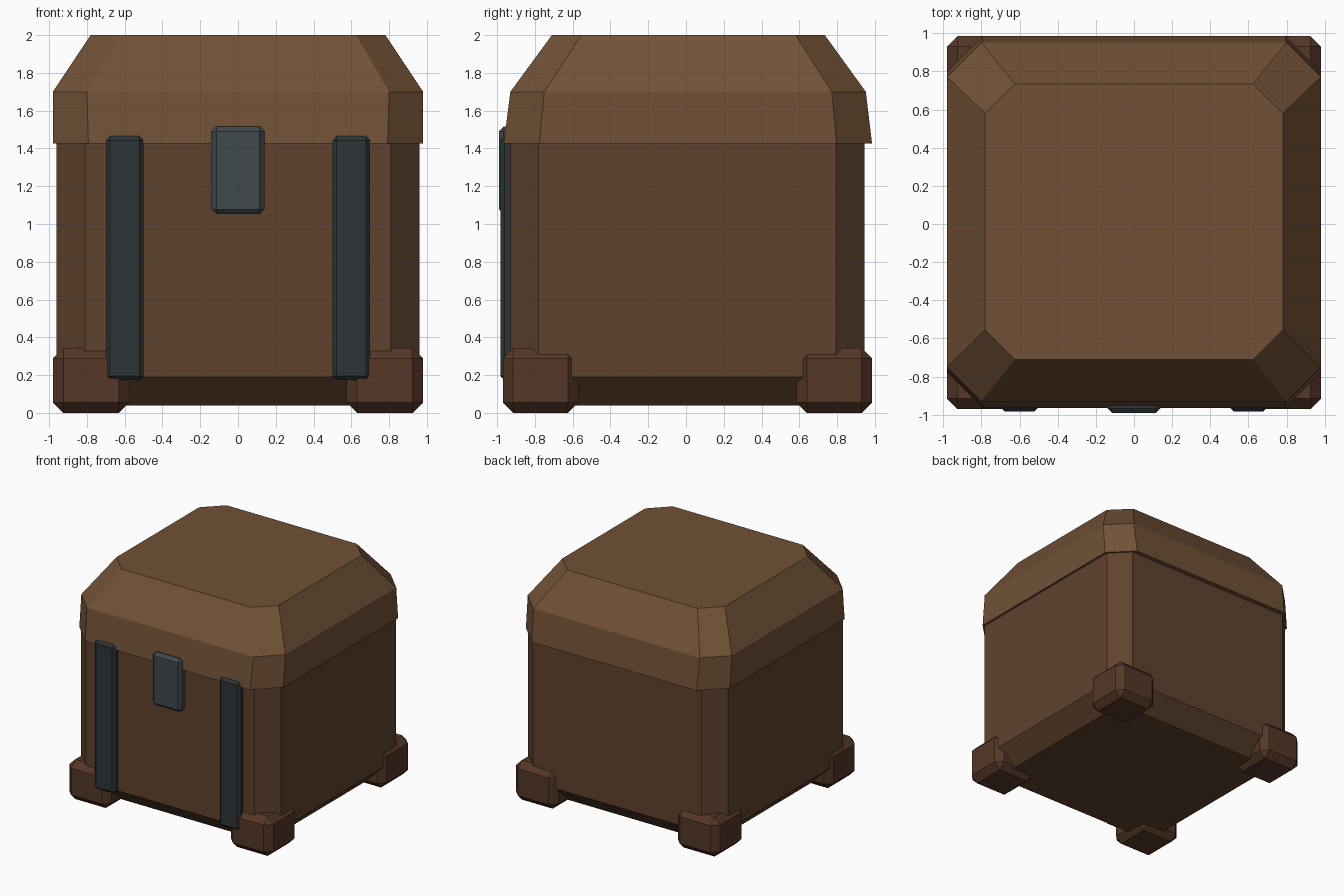
import bpy, bmesh

if "Cube" in bpy.data.objects:
    bpy.data.objects.remove(bpy.data.objects["Cube"])


def material(name, rgb):
    mat = bpy.data.materials.new(name)
    mat.diffuse_color = (*rgb, 1)
    mat.use_nodes = True
    mat.node_tree.nodes["Principled BSDF"].inputs["Base Color"].default_value = mat.diffuse_color
    return mat


def add_object(name, bm, mat):
    bmesh.ops.recalc_face_normals(bm, faces=bm.faces)
    mesh = bpy.data.meshes.new(name)
    bm.to_mesh(mesh)
    bm.free()
    mesh.materials.append(mat)
    obj = bpy.data.objects.new(name, mesh)
    bpy.context.collection.objects.link(obj)
    return obj


def bevelled_box(name, low, high, bevel, mat):
    bm = bmesh.new()
    bmesh.ops.create_cube(bm, size=1)
    for v in bm.verts:
        v.co = [(a + b) / 2 + c * (b - a) for a, b, c in zip(low, high, v.co)]
    bmesh.ops.bevel(bm, geom=bm.edges[:], offset=bevel, segments=1,
                    affect='EDGES', profile=0.5)
    return add_object(name, bm, mat)


def octagon_stack(name, rings, mat):
    """Each ring: z, half width x, front y, back y, corner cut."""
    bm = bmesh.new()
    loops = []
    for z, x, f, b, c in rings:
        pts = [(x - c, f), (x, f + c), (x, b - c), (x - c, b),
               (c - x, b), (-x, b - c), (-x, f + c), (c - x, f)]
        loops.append([bm.verts.new((px, py, z)) for px, py in pts])
    for lo, hi in zip(loops, loops[1:]):
        for i in range(8):
            j = (i + 1) % 8
            bm.faces.new((lo[i], lo[j], hi[j], hi[i]))
    bm.faces.new(loops[0][::-1])
    bm.faces.new(loops[-1])
    return add_object(name, bm, mat)


body_wood = material("body_wood", (0.115, 0.055, 0.027))
lid_wood = material("lid_wood", (0.165, 0.083, 0.037))
foot_wood = material("foot_wood", (0.09, 0.038, 0.02))
dark_iron = material("dark_iron", (0.026, 0.034, 0.037))
grey_iron = material("grey_iron", (0.052, 0.067, 0.072))

# Chest body: cube with wide chamfers
bevelled_box("chest_body", (-0.96, -0.93, 0.04), (0.96, 0.945, 1.6), 0.15, body_wood)

# Lid: flared rim and sloping top
octagon_stack("lid", [(1.425, 0.98, -0.965, 0.985, 0.188),
                      (1.70, 0.98, -0.93, 0.952, 0.18),
                      (2.0, 0.78, -0.71, 0.735, 0.155)], lid_wood)

# Corner feet
for side, sx in (("left", -1), ("right", 1)):
    x0, x1 = sorted((0.575 * sx, 0.98 * sx))
    for end, y0, y1 in (("front", -0.97, -0.57), ("back", 0.585, 0.985)):
        bevelled_box(f"{end}_{side}_foot", (x0, y0, 0), (x1, y1, 0.343), 0.055, foot_wood)

    # Front straps
    bevelled_box(f"{side}_strap", (0.6 * sx - 0.1, -0.983, 0.173),
                 (0.6 * sx + 0.1, -0.88, 1.465), 0.022, dark_iron)

# Latch plate
bevelled_box("latch", (-0.14, -0.99, 1.053), (0.14, -0.88, 1.515), 0.025, grey_iron)
